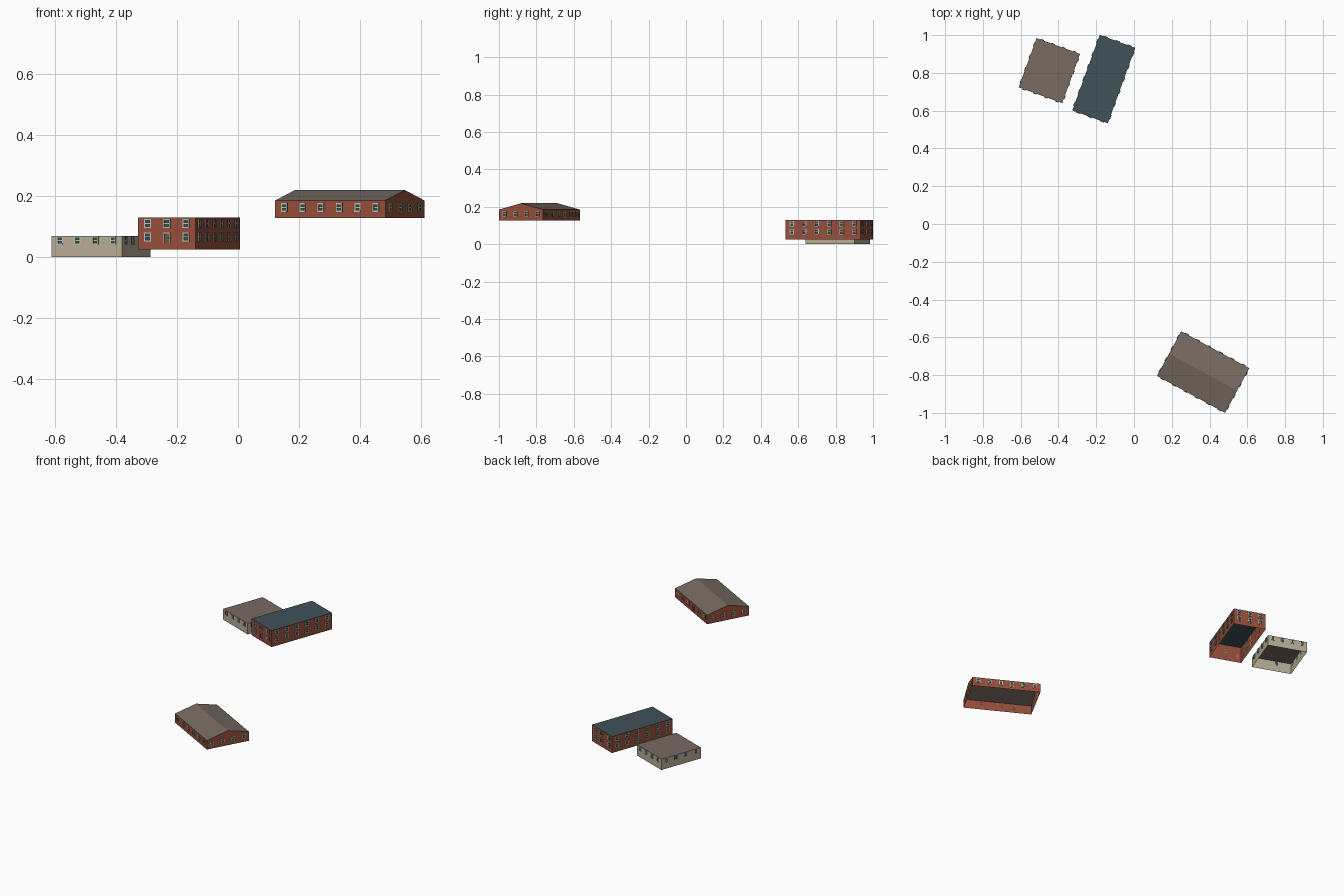
import bpy, bmesh, math
from mathutils import Matrix, Vector

if "Cube" in bpy.data.objects:
    bpy.data.objects.remove(bpy.data.objects["Cube"])


def material(name, rgb):
    """Flat material from an 8-bit display colour."""
    lin = [((c / 255 + 0.055) / 1.055) ** 2.4 for c in rgb] + [1]
    m = bpy.data.materials.new(name)
    m.use_nodes = True
    m.diffuse_color = lin
    m.node_tree.nodes["Principled BSDF"].inputs["Base Color"].default_value = lin
    return m


brick = material("red brick", (150, 78, 58))
cream = material("cream render", (182, 173, 148))
brown = material("brown roofing", (120, 107, 97))
teal = material("teal roofing", (64, 82, 88))
trim = material("pale green trim", (182, 194, 172))
glass = material("dark glass", (52, 70, 78))
door_paint = material("door paint", (112, 84, 68))


def make_object(name, bm, mats, place):
    mesh = bpy.data.meshes.new(name)
    bm.to_mesh(mesh)
    bm.free()
    for m in mats:
        mesh.materials.append(m)
    ob = bpy.data.objects.new(name, mesh)
    ob.matrix_world = place
    bpy.context.collection.objects.link(ob)
    return ob


def box(bm, frame, u, v, w, h, depth, mat):
    """Plate lying on a wall: u along it, v up, depth outwards."""
    m = frame @ Matrix.Translation((u, -depth / 2, v)) @ Matrix.Diagonal((w, depth, h, 1))
    verts = bmesh.ops.create_cube(bm, size=1, matrix=m)["verts"]
    for f in {f for vert in verts for f in vert.link_faces}:
        f.material_index = mat


def window(bm, frame, u, v, w, h, is_door=False):
    bar = 0.0035
    box(bm, frame, u, v, w, h, 0.001, 2 if is_door else 1)
    for s in (-1, 1):
        box(bm, frame, u + s * (w - bar) / 2, v, bar, h, 0.003, 0)
    box(bm, frame, u, v + (h - bar) / 2, w, bar, 0.003, 0)
    if is_door:
        box(bm, frame, u + w / 4, v, 0.002, 0.003, 0.006, 0)
    else:
        box(bm, frame, u, v - (h - bar) / 2, w, bar, 0.004, 0)
        box(bm, frame, u, v, w, bar * 0.7, 0.002, 0)


def building(name, centre, turn, size, z, rise, wall_mat, roof_mat, counts, rows, win, doors):
    place = Matrix.Translation((*centre, 0)) @ Matrix.Rotation(math.radians(turn), 4, "Z")
    hx, hy = size[0] / 2, size[1] / 2
    low, top = z
    corners = [(-hx, -hy), (hx, -hy), (hx, hy), (-hx, hy)]

    # Walls, open underneath, with gables if the roof rises
    bm = bmesh.new()
    base = [bm.verts.new((x, y, low)) for x, y in corners]
    head = [bm.verts.new((x, y, top)) for x, y in corners]
    peak = {1: hx, 3: -hx}
    for i in range(4):
        j = (i + 1) % 4
        loop = [base[i], base[j], head[j]]
        if rise and i in peak:
            loop.append(bm.verts.new((peak[i], 0, top + rise)))
        bm.faces.new(loop + [head[i]])
    make_object(name + "_walls", bm, [wall_mat], place)

    # Roof: a flat sheet or two slopes
    bm = bmesh.new()
    profile = [(-hy, top), (0, top + rise), (hy, top)] if rise else [(-hy, top), (hy, top)]
    rails = [[bm.verts.new((x, y, h)) for x in (-hx, hx)] for y, h in profile]
    for a, b in zip(rails, rails[1:]):
        bm.faces.new((a[0], a[1], b[1], b[0]))
    make_object(name + "_roof", bm, [roof_mat], place)

    # Windows and doors spaced evenly along every wall
    bm = bmesh.new()
    for side, n in enumerate(counts):
        length, off = (size[0], hy) if side % 2 == 0 else (size[1], hx)
        frame = Matrix.Rotation(side * math.pi / 2, 4, "Z") @ Matrix.Translation((0, -off, 0))
        for r, v in enumerate(rows):
            for k in range(n):
                u = length * ((k + 0.5) / n - 0.5)
                is_door = r == 0 and side in doors and k == n // 2
                window(bm, frame, u, v - (0.004 if is_door else 0), win[0],
                       win[1] + (0.006 if is_door else 0), is_door)
    make_object(name + "_windows", bm, [trim, glass, door_paint], place)


building("two_storey_block", (-0.16, 0.767), -20, (0.2, 0.425), (0.025, 0.129), 0,
         brick, teal, (3, 6, 3, 6), (0.066, 0.11), (0.024, 0.03), (0,))
building("low_annex", (-0.448, 0.812), -20, (0.245, 0.277), (0, 0.069), 0,
         cream, brown, (4, 4, 4, 4), (0.054,), (0.02, 0.027), (1,))
building("gabled_hall", (0.366, -0.784), -28.5, (0.41, 0.269), (0.127, 0.185), 0.034,
         brick, brown, (6, 4, 6, 4), (0.162,), (0.022, 0.028), (2,))
